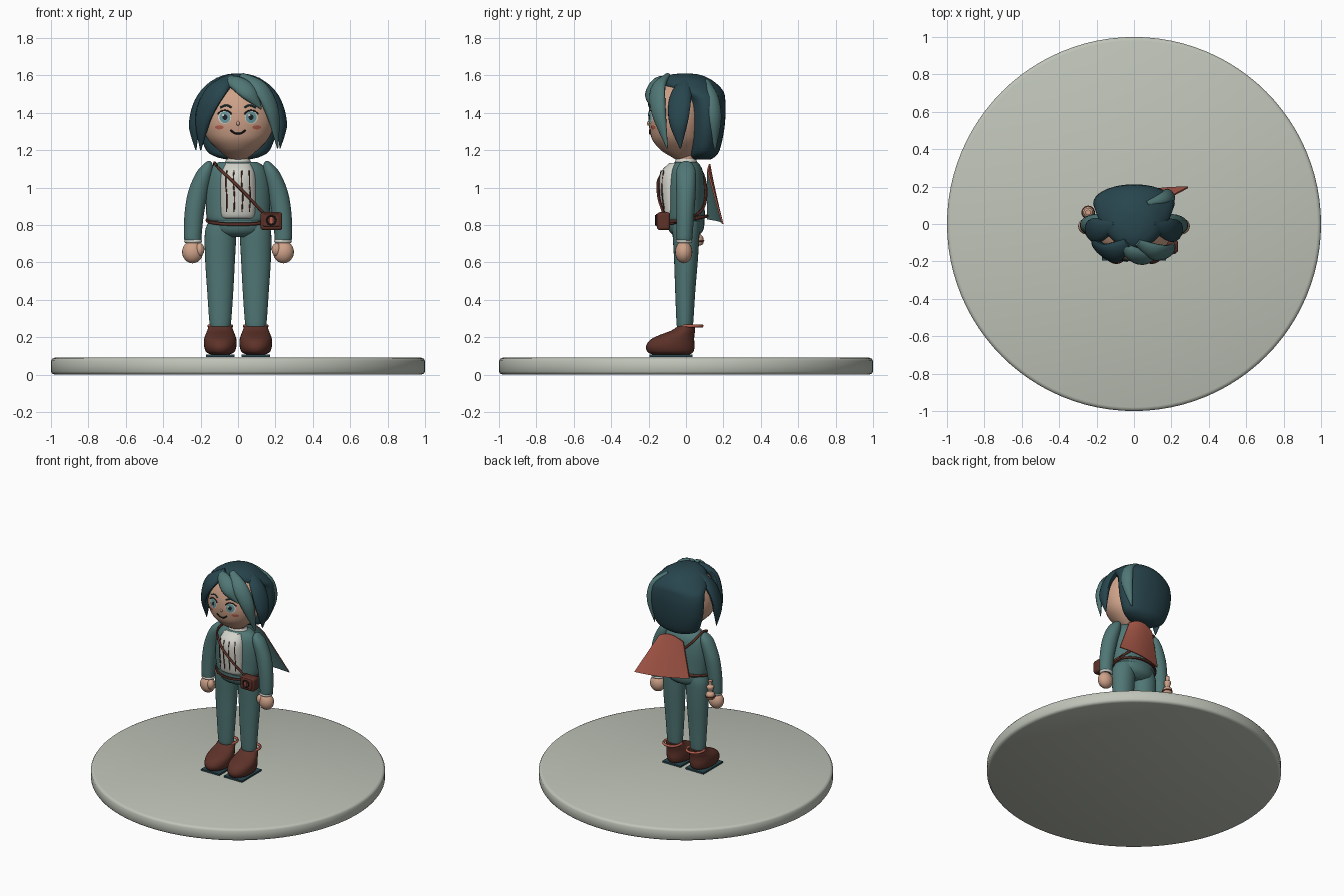
import bpy, bmesh, math
from mathutils import Vector as V

if "Cube" in bpy.data.objects:
    bpy.data.objects.remove(bpy.data.objects["Cube"])

def material(name, rgb):
    m = bpy.data.materials.new(name)
    m.diffuse_color = (*rgb, 1)
    m.use_nodes = True
    m.node_tree.nodes["Principled BSDF"].inputs["Base Color"].default_value = m.diffuse_color
    return m

STONE = material("pale stone", (.52, .55, .48))
HAIR = material("dark teal", (.021, .06, .075))
TEAL = material("teal", (.08, .185, .18))
SKIN = material("skin", (.62, .36, .25))
BROWN = material("brown leather", (.11, .032, .022))
CORAL = material("coral", (.48, .12, .08))
WHITE = material("off white", (.65, .66, .6))
INK = material("ink", (.012, .014, .018))
IRIS = material("iris blue", (.14, .32, .34))

def make(name, verts, faces, mats, closed=True):
    me = bpy.data.meshes.new(name)
    me.from_pydata([tuple(v) for v in verts], [], faces)
    if closed:
        bm = bmesh.new()
        bm.from_mesh(me)
        bmesh.ops.recalc_face_normals(bm, faces=bm.faces)
        bm.to_mesh(me)
        bm.free()
    ob = bpy.data.objects.new(name, me)
    bpy.context.collection.objects.link(ob)
    for m in mats:
        me.materials.append(m)
    bpy.ops.object.select_all(action='DESELECT')
    ob.select_set(True)
    bpy.context.view_layer.objects.active = ob
    bpy.ops.object.shade_smooth_by_angle(angle=math.radians(45))
    return ob

def spline(rows, k=5):
    """Catmull-Rom resampling of equal-length tuples."""
    out, n = [], len(rows)
    for i in range(n - 1):
        p = [rows[max(0, min(n - 1, i + d))] for d in (-1, 0, 1, 2)]
        for s in range(k):
            t = s / k
            out.append(tuple(.5 * (2*b + (c-a)*t + (2*a-5*b+4*c-d)*t*t + (3*b-a-3*c+d)*t**3)
                             for a, b, c, d in zip(*p)))
    return out + [rows[-1]]

def loft(name, sections, mat, n=24):
    """Skin ellipses given as (centre, half axis, half axis)."""
    verts, faces, m = [], [], len(sections)
    for c, a, b in sections:
        verts += [c + a*math.cos(2*math.pi*j/n) + b*math.sin(2*math.pi*j/n) for j in range(n)]
    for i in range(m - 1):
        faces += [(i*n+j, i*n+(j+1) % n, (i+1)*n+(j+1) % n, (i+1)*n+j) for j in range(n)]
    faces += [tuple(range(n)), tuple(range((m-1)*n, m*n))]
    return make(name, verts, faces, [mat])

def stack(name, rows, mat, n=28, k=4):
    """Upright form from rows (z, cx, cy, rx, ry)."""
    return loft(name, [(V((x, y, z)), V((max(a, .002), 0, 0)), V((0, max(b, .002), 0)))
                       for z, x, y, a, b in spline(rows, k)], mat, n)

def lock(name, rows, mat):
    """Flattened tapering strand from rows (x, y, z, half width), hugging the head."""
    pts = spline(rows, 5)
    sec = []
    for i, p in enumerate(pts):
        c = V(p[:3])
        t = (V(pts[min(i+1, len(pts)-1)][:3]) - V(pts[max(i-1, 0)][:3])).normalized()
        side = t.cross(c - V((0, .02, 1.38))).normalized()
        w = max(p[3], .002)
        sec.append((c, side*w, t.cross(side)*min(.028, w*.6)))
    return loft(name, sec, mat, 14)

def tube(name, pts, r, mat, n=8, k=5):
    pts = [V(p) for p in spline(pts, k)]
    sec = []
    for i, c in enumerate(pts):
        t = (pts[min(i+1, len(pts)-1)] - pts[max(i-1, 0)]).normalized()
        u = t.cross(V((0, 1, 0)) if abs(t.y) < .8 else V((0, 0, 1))).normalized()
        sec.append((c, u*r, t.cross(u)*r))
    return loft(name, sec, mat, n)

def ring(name, c, rx, ry, r, mat):
    n, m = 32, 8
    verts = [V((c[0] + (rx+r*math.cos(b))*math.cos(a), c[1] + (ry+r*math.cos(b))*math.sin(a), c[2] + r*math.sin(b)))
             for a in (2*math.pi*i/n for i in range(n)) for b in (2*math.pi*j/m for j in range(m))]
    faces = [(i*m+j, ((i+1) % n)*m+j, ((i+1) % n)*m+(j+1) % m, i*m+(j+1) % m) for i in range(n) for j in range(m)]
    return make(name, verts, faces, [mat])

def ball(name, c, s, mat):
    rows = [(V(c) + V((0, 0, -s[2]*math.cos(a))), V((max(s[0]*math.sin(a), .001), 0, 0)),
             V((0, max(s[1]*math.sin(a), .001), 0))) for a in (math.pi*i/12 for i in range(13))]
    return loft(name, rows, mat, 20)

def box(name, c, s, mat, bevel=0):
    verts = [V((c[0]+x*s[0], c[1]+y*s[1], c[2]+z*s[2])) for x in (-1, 1) for y in (-1, 1) for z in (-1, 1)]
    ob = make(name, verts, [(0, 1, 3, 2), (4, 6, 7, 5), (0, 4, 5, 1), (2, 3, 7, 6), (0, 2, 6, 4), (1, 5, 7, 3)], [mat])
    if bevel:
        b = ob.modifiers.new("round", 'BEVEL')
        b.width, b.segments = bevel, 3
    return ob

# Round stand
stand = [(.0, .98), (.005, .993), (.016, 1), (.074, 1), (.085, .993), (.09, .98)]
loft("stand", [(V((0, 0, z)), V((r, 0, 0)), V((0, r, 0))) for z, r in stand], STONE, 96)

# Legs, shoes, arms and hands, one set per side
for s, side in ((-1, "left"), (1, "right")):
    box(side + "_sole_plate", (s*.095, -.08, .101), (.075, .115, .006), HAIR)
    x = s*.095
    stack(side + "_shoe", [(.108, x, -.08, .05, .1), (.12, x, -.083, .075, .122), (.15, x, -.084, .086, .13),
          (.185, x, -.074, .087, .118), (.21, x, -.05, .08, .095), (.235, x, -.015, .07, .064),
          (.26, x, .003, .062, .046)], BROWN)
    ring(side + "_shoe_cuff", (x, .025, .26), .06, .06, .009, CORAL)
    stack(side + "_leg", [(.25, x, -.006, .05, .04), (.28, x, -.006, .058, .045), (.45, x, -.004, .07, .054),
          (.62, s*.096, 0, .08, .064), (.76, s*.093, 0, .084, .072), (.82, s*.085, 0, .07, .07)], TEAL)
    stack(side + "_sleeve", [(.715, s*.24, -.008, .044, .04), (.74, s*.242, -.008, .047, .043),
          (.86, s*.234, -.004, .052, .048), (.98, s*.212, 0, .054, .052), (1.08, s*.178, 0, .045, .052),
          (1.125, s*.16, 0, .024, .036), (1.142, s*.155, 0, .006, .01)], TEAL)
    ring(side + "_shirt_cuff", (s*.24, -.01, .713), .038, .034, .01, WHITE)
    ball(side + "_hand", (s*.243, -.012, .655), (.056, .046, .06), SKIN)
    ball(side + "_thumb", (s*.205, -.03, .668), (.025, .025, .035), SKIN)

# Hips and jacket
stack("hips", [(.735, 0, 0, .09, .05), (.76, 0, 0, .13, .085), (.8, 0, 0, .152, .098), (.86, 0, 0, .15, .095)], TEAL)
stack("jacket", [(.815, 0, 0, .14, .09), (.83, 0, 0, .165, .1), (.9, 0, 0, .172, .1), (1.0, 0, 0, .17, .1),
      (1.08, 0, 0, .155, .092), (1.12, 0, 0, .13, .075), (1.137, 0, 0, .1, .06)], TEAL)
# Pleated shirt front
stack("shirt_front", [(.835, 0, -.07, .08, .04), (.86, 0, -.072, .092, .055), (1.0, 0, -.075, .096, .068),
      (1.08, 0, -.07, .088, .066), (1.13, 0, -.05, .065, .04)], WHITE)
for i, x in enumerate((-.063, -.022, .022, .063)):
    d = .068*math.sqrt(1 - (x/.096)**2)
    tube(f"shirt_pleat_{i}", [(x*.95, -.071-d*.83, .87), (x+.003, -.075-d, .95), (x-.003, -.075-d, 1.03),
         (x*.95, -.07-d*.96, 1.09)], .0035, BROWN, 6)
# Neck and collar
stack("neck", [(1.11, 0, 0, .055, .05), (1.2, 0, 0, .055, .05)], SKIN)
stack("collar", [(1.12, 0, 0, .075, .062), (1.135, 0, 0, .071, .06), (1.152, 0, 0, .06, .054)], WHITE)

# Belt, strap and pouch
tube("belt", [(.165*math.sin(a), -.112*math.cos(a), .825 - .022*math.cos(a))
              for a in (2*math.pi*i/24 for i in range(25))], .009, BROWN, k=2)
tube("strap_front", [(-.12, -.06, 1.125), (-.1, -.105, 1.1), (-.03, -.148, 1.035), (.06, -.145, .945),
                     (.12, -.125, .88), (.17, -.115, .83)], .008, BROWN)
tube("strap_back", [(-.12, -.06, 1.125), (-.125, 0, 1.13), (-.11, .08, 1.09), (0, .107, .98),
                    (.12, .085, .88), (.175, 0, .83), (.17, -.1, .82)], .008, BROWN)
box("pouch", (.178, -.12, .82), (.058, .035, .048), BROWN, .015)
box("pouch_flap", (.178, -.153, .826), (.045, .008, .034), BROWN, .006)
for i in range(8):
    a, b = math.pi*i/4, math.pi*(i+1)/4
    tube(f"pouch_dial_{i}", [(.178+.025*math.cos(q), -.162, .825+.025*math.sin(q)) for q in (a, b)], .004, INK, 6, 1)
box("pouch_clasp", (.178, -.163, .825), (.006, .004, .018), CORAL)

# Small flask behind the left hand
stack("flask", [(.69, -.245, .062, .015, .015), (.7, -.245, .062, .03, .03), (.735, -.245, .062, .03, .03),
      (.75, -.245, .062, .016, .016), (.775, -.245, .062, .024, .024), (.79, -.245, .062, .024, .024),
      (.8, -.245, .062, .013, .013), (.83, -.245, .062, .015, .015)], SKIN, 16)
ring("flask_band", (-.245, .062, .715), .03, .03, .006, BROWN)

# Half cape: teal lining in front, coral cloth behind
nu, nv, verts = 16, 10, []
for layer in (0, 1):
    for j in range(nv + 1):
        v = j/nv
        for i in range(nu + 1):
            u = i/nu
            verts.append(V(((-.06+.2*u)*(1-v) + (-.11+.4*u)*v,
                            .112 + .08*v*u + .025*math.sin(math.pi*u)*(.4+v*.6) + .008*layer,
                            (1.06+.065*math.sin(math.pi*(.15+.7*u)))*(1-v) + (.83-.025*u)*v)))
w, half = nu + 1, (nu + 1)*(nv + 1)
faces = []
for j in range(nv):
    for i in range(nu):
        q = (j*w+i, j*w+i+1, (j+1)*w+i+1, (j+1)*w+i)
        faces += [q, tuple(k+half for k in q)]
rim = ([i for i in range(w)] + [j*w+nu for j in range(1, nv+1)] + [nv*w+i for i in range(nu-1, -1, -1)]
       + [j*w for j in range(nv-1, 0, -1)])
faces += [(a, b, b+half, a+half) for a, b in zip(rim, rim[1:] + rim[:1])]
cape = make("cape", verts, faces, [CORAL, TEAL])
for p in cape.data.polygons:
    p.material_index = 1 if p.normal.y < -.5 else 0

# Head
HEAD = spline([(1.145, 0, -.02, .025, .025), (1.165, 0, -.025, .062, .055), (1.2, 0, -.03, .105, .105),
               (1.25, 0, -.04, .155, .137), (1.3, 0, -.045, .182, .148), (1.36, 0, -.045, .195, .155),
               (1.43, 0, -.04, .19, .155), (1.5, 0, -.03, .165, .14), (1.55, 0, -.02, .12, .1), (1.58, 0, -.02, .05, .05)], 5)
stack("head", HEAD, SKIN, 36, 1)

def face_y(x, z):
    for a, b in zip(HEAD, HEAD[1:]):
        if a[0] <= z <= b[0]:
            t = (z-a[0])/(b[0]-a[0])
            _, _, cy, rx, ry = (p+(q-p)*t for p, q in zip(a, b))
            return cy - ry*math.sqrt(max(0, 1-(x/rx)**2))
    return 0

def decal(name, x, z, a, b, lift, mat, n=20):
    """Thin oval laid on the face."""
    verts = [(x, face_y(x, z)-lift, z)]
    for f in (.5, 1):
        for j in range(n):
            px, pz = x + f*a*math.cos(2*math.pi*j/n), z + f*b*math.sin(2*math.pi*j/n)
            verts.append((px, face_y(px, pz)-lift, pz))
    faces = [(0, 1+j, 1+(j+1) % n) for j in range(n)]
    faces += [(1+j, 1+n+j, 1+n+(j+1) % n, 1+(j+1) % n) for j in range(n)]
    return make(name, verts, faces, [mat], False)

def stroke(name, pts, r, mat):
    return tube(name, [(x, face_y(x, z)-.002, z) for x, z in pts], r, mat, 6)

# Face details
for s, side in ((-1, "left"), (1, "right")):
    decal(side + "_eye_white", s*.072, 1.375, .035, .034, .003, WHITE)
    decal(side + "_iris", s*.07, 1.375, .029, .031, .005, IRIS)
    decal(side + "_pupil", s*.07, 1.376, .013, .015, .007, INK)
    decal(side + "_eye_glint", s*.07-.01, 1.387, .006, .006, .009, WHITE, 10)
    stroke(side + "_eyelid", [(s*.035, 1.393), (s*.055, 1.41), (s*.085, 1.41), (s*.108, 1.393)], .004, INK)
    stroke(side + "_brow", [(s*.035, 1.428), (s*.062, 1.44), (s*.095, 1.428)], .005, HAIR)
    decal(side + "_cheek", s*.1, 1.322, .023, .011, .003, CORAL)
stroke("mouth", [(-.04, 1.308), (-.022, 1.293), (0, 1.288), (.022, 1.293), (.04, 1.308)], .005, INK)
ball("nose", (0, face_y(0, 1.343), 1.343), (.009, .01, .012), SKIN)

# Hair mass
stack("hair_cap", [(1.15, 0, .085, .06, .045), (1.165, 0, .09, .12, .065), (1.2, 0, .1, .17, .08),
      (1.3, 0, .11, .207, .093), (1.4, 0, .112, .218, .1), (1.47, 0, .1, .212, .11), (1.51, 0, .06, .195, .142),
      (1.55, 0, .02, .16, .15), (1.585, 0, .0, .115, .12), (1.605, 0, -.005, .06, .07), (1.61, 0, -.005, .01, .01)], HAIR, 36)
# Hair strands
lock("left_fringe", [(-.03, -.1, 1.59, .03), (-.12, -.155, 1.51, .066), (-.185, -.125, 1.38, .06),
                     (-.2, -.085, 1.2, .004)], HAIR)
lock("left_side_strand", [(-.1, 0, 1.575, .03), (-.19, -.03, 1.48, .065), (-.232, -.04, 1.35, .055),
                          (-.225, -.04, 1.2, .004)], HAIR)
lock("sweeping_fringe", [(-.08, -.1, 1.58, .015), (-.01, -.155, 1.56, .045), (.06, -.185, 1.505, .048),
                         (.125, -.175, 1.42, .004)], TEAL)
lock("right_fringe", [(.02, -.1, 1.6, .02), (.12, -.15, 1.53, .05), (.185, -.145, 1.4, .045),
                      (.212, -.1, 1.21, .004)], TEAL)
lock("right_side_strand", [(.1, 0, 1.575, .03), (.19, -.03, 1.48, .06), (.232, -.04, 1.35, .052),
                           (.225, -.03, 1.21, .004)], HAIR)
lock("right_back_strand", [(.07, .11, 1.575, .012), (.165, .14, 1.49, .035), (.19, .155, 1.36, .038),
                           (.15, .155, 1.2, .004)], TEAL)
